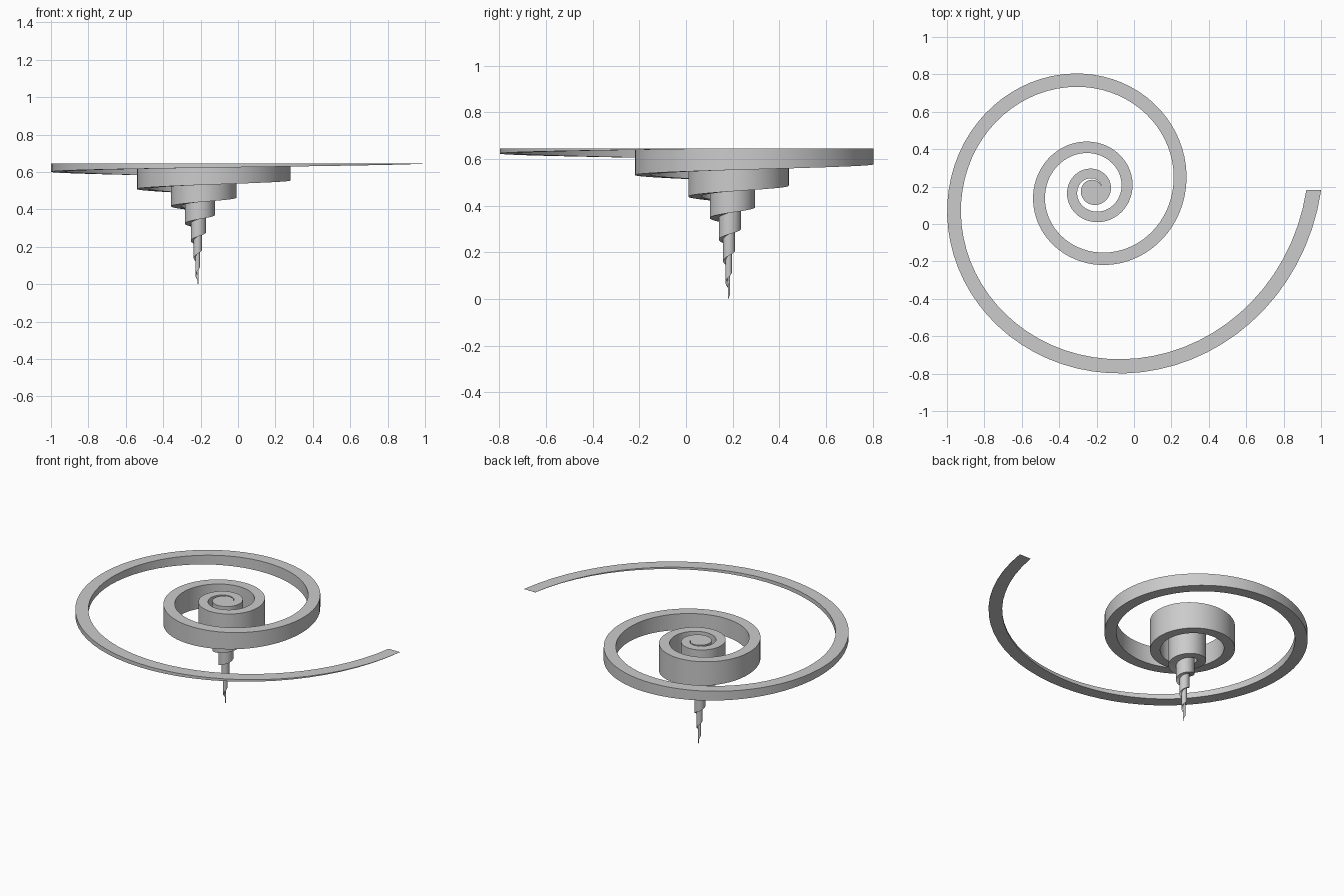
import bpy, bmesh, math
from mathutils import Vector

cube = bpy.data.objects.get("Cube")
if cube:
    bpy.data.objects.remove(cube, do_unlink=True)

TURNS, STEPS = 7, 72            # full turns, segments per turn
CENTRE = Vector((-0.218, 0.181, 0))
TOP = 0.645                     # flat upper level
END_RADIUS, GROWTH = 1.179, 0.15
END_WIDTH, TIP_WIDTH = 0.079, 0.01


def mix(a, b, t):
    return a + (b - a) * t


# Grey material
grey = bpy.data.materials.new("light_grey")
grey.use_nodes = True
colour = (0.6, 0.6, 0.6, 1)
grey.diffuse_color = colour
grey.node_tree.nodes["Principled BSDF"].inputs["Base Color"].default_value = colour

# Spiral ribbon: a rectangular section swept inward while its wall deepens
bm = bmesh.new()
rings = []
for i in range(TURNS * STEPS + 1):
    angle = -math.tau * i / STEPS
    t = i / (TURNS * STEPS)
    radius = END_RADIUS * math.exp(GROWTH * angle)
    half = mix(END_WIDTH, TIP_WIDTH, t) / 2
    outer, inner = radius + half, max(radius - half, 0.0005)
    low = mix(TOP - 0.0005, 0, t)
    ray = Vector((math.cos(angle), math.sin(angle), 0))
    section = ((outer, TOP), (inner, TOP), (inner, low), (outer, low))
    rings.append([bm.verts.new(CENTRE + ray * r + Vector((0, 0, z)))
                  for r, z in section])

for a, b in zip(rings, rings[1:]):
    for k in range(4):
        n = (k + 1) % 4
        bm.faces.new((a[k], b[k], b[n], a[n]))
bm.faces.new(rings[0])
bm.faces.new(rings[-1][::-1])
bmesh.ops.recalc_face_normals(bm, faces=bm.faces)

mesh = bpy.data.meshes.new("spiral_ribbon")
bm.to_mesh(mesh)
bm.free()
mesh.materials.append(grey)
spiral = bpy.data.objects.new("spiral_ribbon", mesh)
bpy.context.collection.objects.link(spiral)

# Smooth walls with crisp rims
bpy.ops.object.select_all(action='DESELECT')
spiral.select_set(True)
bpy.context.view_layer.objects.active = spiral
bpy.ops.object.shade_smooth_by_angle(angle=math.radians(30))
